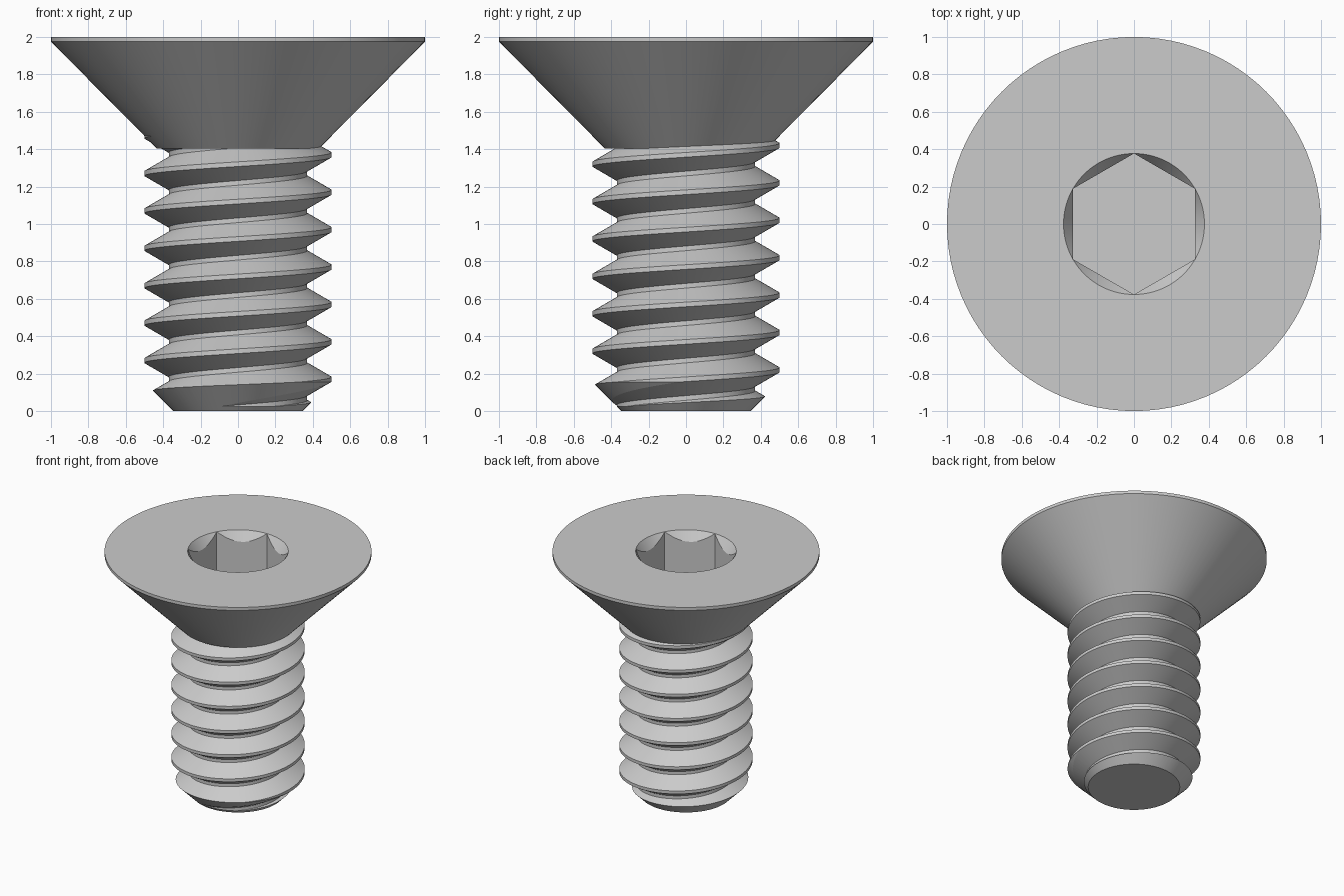
import bpy, bmesh
from math import sin, cos, tau, pi, radians

SEG = 96                          # steps around the axis
PITCH, CREST, ROOT = 0.2, 0.5, 0.37

if "Cube" in bpy.data.objects:
    bpy.data.objects.remove(bpy.data.objects["Cube"], do_unlink=True)

steel = bpy.data.materials.new("grey_steel")
steel.use_nodes = True
colour = (0.6, 0.6, 0.6, 1)
steel.diffuse_color = colour
steel.node_tree.nodes["Principled BSDF"].inputs["Base Color"].default_value = colour


def make_object(name, bm):
    mesh = bpy.data.meshes.new(name)
    bm.to_mesh(mesh)
    bm.free()
    mesh.materials.append(steel)
    obj = bpy.data.objects.new(name, mesh)
    bpy.context.collection.objects.link(obj)
    return obj


def activate(obj):
    bpy.ops.object.select_all(action='DESELECT')
    obj.select_set(True)
    bpy.context.view_layer.objects.active = obj


def lathe(name, profile):
    """Close a stack of rings; profile(angle) lists (radius, z) points."""
    bm = bmesh.new()
    columns = []
    for i in range(SEG):
        a = tau * i / SEG
        columns.append([bm.verts.new((r * cos(a), r * sin(a), z)) for r, z in profile(a)])
    for i, here in enumerate(columns):
        there = columns[(i + 1) % SEG]
        for j in range(len(here) - 1):
            bm.faces.new((here[j], there[j], there[j + 1], here[j + 1]))
    bm.faces.new([c[0] for c in reversed(columns)])
    bm.faces.new([c[-1] for c in columns])
    bmesh.ops.remove_doubles(bm, verts=bm.verts, dist=1e-5)
    bmesh.ops.recalc_face_normals(bm, faces=bm.faces)
    return make_object(name, bm)


# Countersunk head with a chamfered hexagonal socket
def head_profile(a):
    corner = 0.377
    flat = corner * cos(pi / 6)
    offset = (a + pi / 6) % (pi / 3) - pi / 6      # angle from the nearest flat's middle
    r = flat / cos(offset)
    return [(0.435, 1.405), (1, 1.975), (1, 2),
            (corner, 2), (r, 2 - 1.5 * (corner - r)), (r, 1.64)]


head = lathe("countersunk_head", head_profile)

# Threaded shank: four helices joined by strips
bm = bmesh.new()
half_crest, root_low, root_high = 0.0125, 0.0875, 0.1125
section = [(CREST, -half_crest), (CREST, half_crest), (ROOT, root_low), (ROOT, root_high)]
start, steps = 0.17 - 3 * PITCH, 11 * SEG
helices = []
for r, dz in section:
    helices.append([bm.verts.new((r * cos(tau * s / SEG), r * sin(tau * s / SEG),
                                  start + dz + PITCH * s / SEG)) for s in range(steps + 1)])
for j, low in enumerate(helices):
    high = helices[j + 1] if j < 3 else helices[0][SEG:]
    for s in range(len(high) - 1):
        bm.faces.new((low[s], low[s + 1], high[s + 1], high[s]))

# Trim both ends flat and cap them
for z, up in ((-0.1, -1), (1.5, 1)):
    bmesh.ops.bisect_plane(bm, geom=bm.verts[:] + bm.edges[:] + bm.faces[:],
                           plane_co=(0, 0, z), plane_no=(0, 0, up), clear_outer=True)
bmesh.ops.holes_fill(bm, edges=[e for e in bm.edges if e.is_boundary], sides=0)
bmesh.ops.recalc_face_normals(bm, faces=bm.faces)
shank = make_object("threaded_shank", bm)

# Chamfer the tip
cutter = lathe("tip_cutter", lambda a: [(0.345, 0), (0.645, 0.3), (0.645, 1.7)])
cutter.hide_render = True
activate(shank)
mod = shank.modifiers.new("tip_chamfer", 'BOOLEAN')
mod.operation = 'INTERSECT'
mod.solver = 'EXACT'
mod.object = cutter
bpy.ops.object.modifier_apply(modifier=mod.name)
bpy.data.objects.remove(cutter, do_unlink=True)

for obj in (head, shank):
    activate(obj)
    bpy.ops.object.shade_smooth_by_angle(angle=radians(10))
